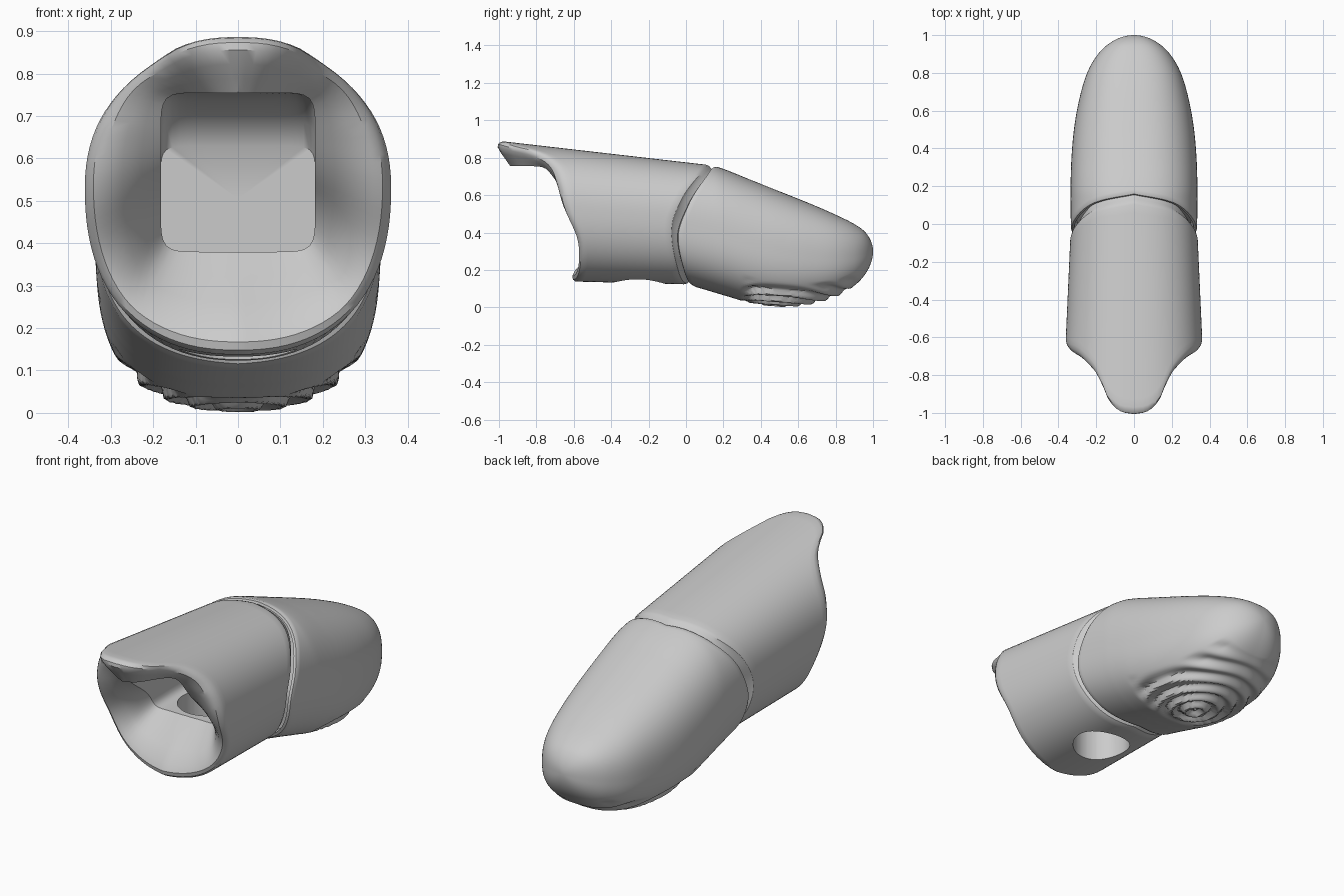
import bpy, bmesh
from math import sin, cos, pi, sqrt, hypot, degrees

if "Cube" in bpy.data.objects:
    bpy.data.objects.remove(bpy.data.objects["Cube"])


def curve(pts, x):
    """Smooth interpolation through (key, value) points."""
    n = len(pts)
    x = min(max(x, pts[0][0]), pts[-1][0])
    i = next(k for k in range(n - 1) if x <= pts[k + 1][0])

    def slope(k):
        a, b = pts[max(k - 1, 0)], pts[min(k + 1, n - 1)]
        return (b[1] - a[1]) / (b[0] - a[0])
    (x0, v0), (x1, v1) = pts[i], pts[i + 1]
    h = x1 - x0
    t = (x - x0) / h
    return ((2*t**3 - 3*t*t + 1) * v0 + (t**3 - 2*t*t + t) * h * slope(i)
            + (3*t*t - 2*t**3) * v1 + (t**3 - t*t) * h * slope(i + 1))


def section(a, w, top, bottom, mid, n):
    """Point on a rounded cross-section; angle 0 is the top."""
    s, c = sin(a), cos(a)
    r = (abs(s)**n + abs(c)**n) ** (1 / n)
    zm = bottom + mid * (top - bottom)
    return w * s / r, zm + (top - zm if c > 0 else zm - bottom) * c / r


def fold(a):
    d = degrees(a)
    return d if d <= 180 else 360 - d


def loft(name, rings):
    bm = bmesh.new()
    loops = [[bm.verts.new(p) for p in r] for r in rings]
    n = len(loops[0])
    for A, B in zip(loops, loops[1:]):
        for i in range(n):
            j = (i + 1) % n
            bm.faces.new((A[i], A[j], B[j], B[i]))
    for L in (loops[0], loops[-1]):
        c = bm.verts.new([sum(v.co[k] for v in L) / n for k in range(3)])
        for i in range(n):
            bm.faces.new((L[i], L[(i + 1) % n], c))
    bmesh.ops.recalc_face_normals(bm, faces=bm.faces)
    me = bpy.data.meshes.new(name)
    bm.to_mesh(me)
    bm.free()
    ob = bpy.data.objects.new(name, me)
    bpy.context.collection.objects.link(ob)
    return ob


def smooth(ob, angle):
    bpy.ops.object.select_all(action='DESELECT')
    ob.select_set(True)
    bpy.context.view_layer.objects.active = ob
    bpy.ops.object.shade_smooth_by_angle(angle=angle)


# Edge outlines by angle round the finger (degrees from top)
SEAM = [(0, .155), (36, .11), (70, .01), (100, -.045), (140, -.01), (180, .04)]
CUFF = [(0, -1), (12, -.985), (22, -.92), (28, -.83), (36, -.75), (50, -.685),
        (65, -.665), (90, -.64), (115, -.58), (140, -.58), (180, -.62)]
MOUTH = [(0, -.94), (20, -.9), (45, -.75), (90, -.6), (130, -.44), (180, -.42)]


# Base segment: outer shell, rolled rim, square socket
def base_pt(a, y, k=1.0):
    top, bot = .89 - .115 * (y + 1), .138 - .025 * (y + .6)
    x, z = section(a, .363 - .045 * (y + .65), top, bot, .54, 2.3)
    zm = bot + .54 * (top - bot)
    return x * k, y, zm + (z - zm) * k


def mix(p, q, t):
    return tuple(u + (v - u) * t for u, v in zip(p, q))


def socket(a, y, top):
    x, z = section(a, .182, top, .38, .5, 9)
    return x, y, z


NA = 96
angles = [2 * pi * i / NA for i in range(NA)]
seam = [curve(SEAM, fold(a)) - .02 for a in angles]
cuff = [curve(CUFF, fold(a)) for a in angles]
mouth = [curve(MOUTH, fold(a)) for a in angles]

rings = [[mix(base_pt(a, s, .55), (0, .1, .45), .3) for a, s in zip(angles, seam)],
         [base_pt(a, s + .04, .88) for a, s in zip(angles, seam)],
         [base_pt(a, s, .94) for a, s in zip(angles, seam)],
         [base_pt(a, s - .012, .985) for a, s in zip(angles, seam)]]
for t in range(25):
    rings.append([base_pt(a, s - .03 + (c + .03 - s + .03) * t / 24)
                  for a, s, c in zip(angles, seam, cuff)])
for t, out in ((.04, .008), (.12, -.012), (.25, -.022), (.5, -.018), (.75, -.008), (1, 0)):
    rings.append([(lambda p: (p[0], p[1] + out, p[2]))(
        mix(base_pt(a, c), socket(a, m, .755), t))
        for a, c, m in zip(angles, cuff, mouth)])
for y, top in ((-.3, .752), (-.17, .735), (-.1, .69), (-.06, .63)):
    rings.append([socket(a, y, top) for a in angles])
base = loft("base_segment", rings)

# Round cord hole in the underside
bpy.ops.mesh.primitive_cylinder_add(vertices=48, radius=.14, depth=.55,
                                    location=(0, -.25, .2))
cutter = bpy.context.object
cutter.name = "cord_hole_cutter"
cutter.hide_render = True
mod = base.modifiers.new("cord_hole", 'BOOLEAN')
mod.operation = 'DIFFERENCE'
mod.solver = 'EXACT'
mod.object = cutter
bpy.context.view_layer.objects.active = base
bpy.ops.object.modifier_apply(modifier=mod.name)
bpy.data.objects.remove(cutter)
smooth(base, .6)

# Fingertip segment: rows of y, top z, bottom z, half width
TIP = [(1, .3, .3, 0), (.96, .4, .18, .125), (.9, .445, .115, .19),
       (.8, .495, .055, .248), (.65, .56, .012, .292), (.5, .62, .002, .318),
       (.35, .68, .022, .331), (.2, .74, .065, .336), (.15, .755, .08, .336),
       (-.06, .785, .14, .334)]
TOP, BOT, WID = [[(sqrt(1 - r[0]), r[k]) for r in TIP] for k in (1, 2, 3)]


def tip_pt(a, y, k=1.0):
    u = sqrt(max(0, 1 - y))
    top, bot = curve(TOP, u), curve(BOT, u)
    x, z = section(a, curve(WID, u), top, bot, .47, 2.5)
    # Whorled grip ridges on the finger pad
    fade = lambda v: min(max(v, 0), 1)
    mask = fade((fold(a) - 122) / 12) * fade((y - .3) / .06) * fade((.92 - y) / .06)
    k -= .085 * mask * (.5 + .5 * sin(2 * pi * hypot(x, (y - .47) * .85) / .062))
    zm = bot + .47 * (top - bot)
    return x * k, y, zm + (z - zm) * k


NT, NR = 160, 140
angles = [2 * pi * i / NT for i in range(NT)]
seam = [curve(SEAM, fold(a)) for a in angles]
rings = [[mix(tip_pt(a, s + .07, .5), (0, .16, .42), .4) for a, s in zip(angles, seam)],
         [tip_pt(a, s + .05, .9) for a, s in zip(angles, seam)],
         [tip_pt(a, s, .95) for a, s in zip(angles, seam)],
         [tip_pt(a, s + .004, .985) for a, s in zip(angles, seam)]]
for t in range(NR):
    rings.append([tip_pt(a, 1 - (1 - s - .018) * (1 - t / NR) ** 2)
                  for a, s in zip(angles, seam)])
tip = loft("fingertip_segment", rings)
smooth(tip, .6)
